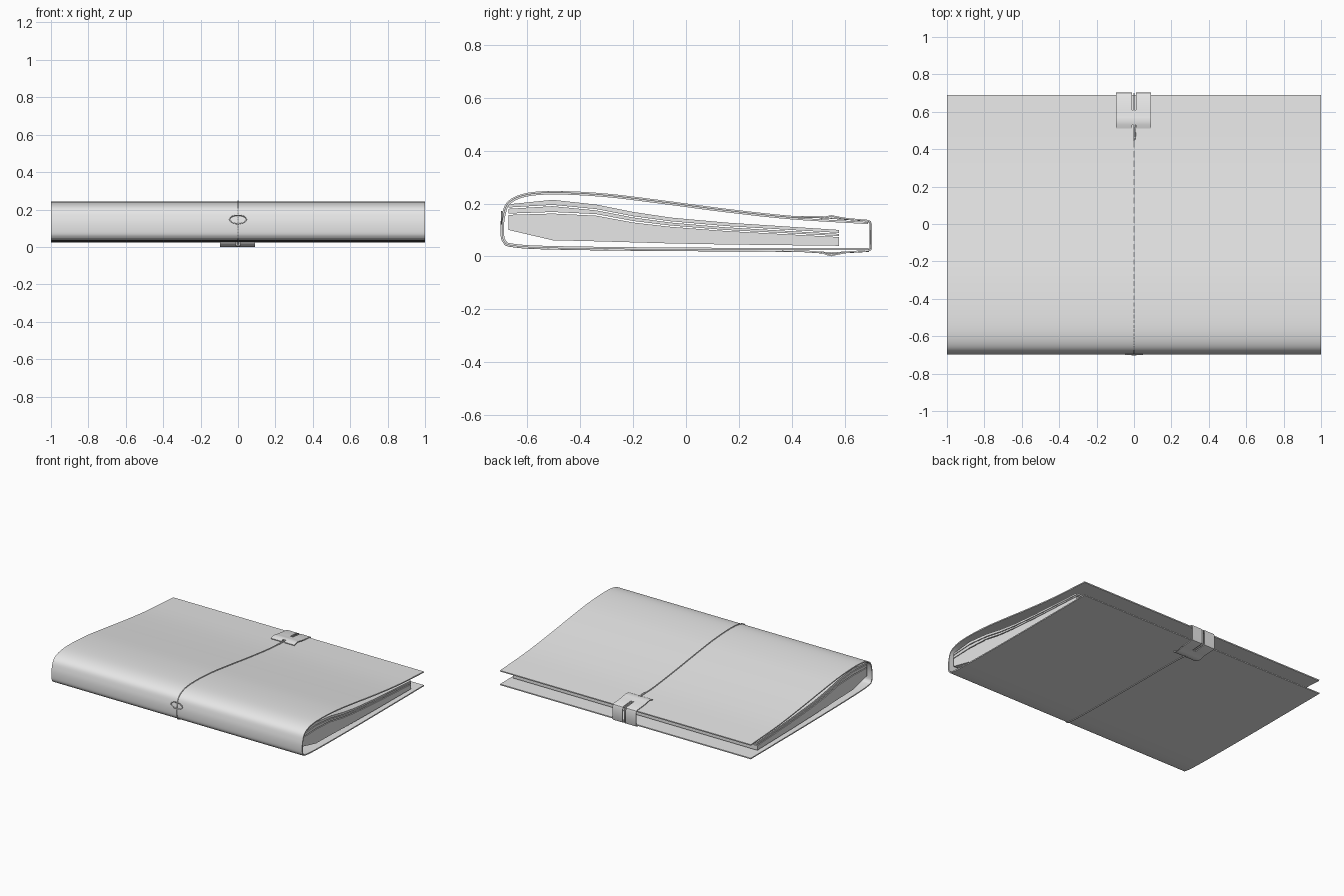
import bpy, bmesh, math
from mathutils import Vector

if "Cube" in bpy.data.objects:
    bpy.data.objects.remove(bpy.data.objects["Cube"])

grey = bpy.data.materials.new("plain_grey")
grey.diffuse_color = (0.8, 0.8, 0.8, 1)
grey.use_nodes = True
grey.node_tree.nodes["Principled BSDF"].inputs["Base Color"].default_value = grey.diffuse_color


def smooth_path(pts, steps=5):
    # Catmull-Rom through (y, z) points
    p = [Vector(q) for q in pts]
    p = [p[0] * 2 - p[1]] + p + [p[-1] * 2 - p[-2]]
    out = []
    for i in range(1, len(p) - 2):
        a, b, c, d = p[i - 1:i + 3]
        for k in range(steps):
            t = k / steps
            out.append(0.5 * (2 * b + (c - a) * t + (2 * a - 5 * b + 4 * c - d) * t * t
                              + (3 * b - a - 3 * c + d) * t ** 3))
    return out + [p[-2]]


def offset(path, dist):
    # shift a path to its left
    out = []
    for i, q in enumerate(path):
        d = (path[min(i + 1, len(path) - 1)] - path[max(i - 1, 0)]).normalized()
        out.append(q + Vector((-d.y, d.x)) * dist)
    return out


def shade(ob, angle=35):
    bpy.ops.object.select_all(action='DESELECT')
    ob.select_set(True)
    bpy.context.view_layer.objects.active = ob
    bpy.ops.object.shade_smooth_by_angle(angle=math.radians(angle))


def slab(name, side_a, side_b, x0, x1):
    # extrude the strip between two equal-length side paths along x
    bm = bmesh.new()
    rows = [[[bm.verts.new((x, q[0], q[1])) for q in s] for s in (side_a, side_b)] for x in (x0, x1)]
    (a0, b0), (a1, b1) = rows
    n = len(a0)
    for i in range(n - 1):
        for f in ((a0[i], a0[i + 1], a1[i + 1], a1[i]), (b0[i], b1[i], b1[i + 1], b0[i + 1]),
                  (a0[i], b0[i], b0[i + 1], a0[i + 1]), (a1[i], a1[i + 1], b1[i + 1], b1[i])):
            bm.faces.new(f)
    for i in (0, n - 1):
        bm.faces.new((a0[i], a1[i], b1[i], b0[i]))
    bmesh.ops.recalc_face_normals(bm, faces=bm.faces)
    me = bpy.data.meshes.new(name)
    bm.to_mesh(me)
    bm.free()
    ob = bpy.data.objects.new(name, me)
    bpy.context.collection.objects.link(ob)
    me.materials.append(grey)
    shade(ob)
    return ob


def cord(name, pts, radius, closed=False):
    cu = bpy.data.curves.new(name, 'CURVE')
    cu.dimensions = '3D'
    cu.bevel_depth = radius
    cu.bevel_resolution = 1
    sp = cu.splines.new('POLY')
    sp.points.add(len(pts) - 1)
    for p, q in zip(sp.points, pts):
        p.co = (*q, 1)
    sp.use_cyclic_u = closed
    cu.materials.append(grey)
    ob = bpy.data.objects.new(name, cu)
    bpy.context.collection.objects.link(ob)


# wrapped cover, open at the back
cover = smooth_path([(0.69, 0.13), (0.4, 0.148), (0.15, 0.175), (-0.1, 0.208), (-0.3, 0.232),
                     (-0.48, 0.242), (-0.6, 0.235), (-0.67, 0.205), (-0.693, 0.15), (-0.697, 0.09),
                     (-0.688, 0.055), (-0.655, 0.04), (-0.5, 0.031), (0, 0.025), (0.69, 0.024)])
slab("cover", cover, offset(cover, 0.008), -1, 1)

# three page bundles between shared layer lines
ys = (-0.672, -0.505, -0.34, -0.2, -0.06, 0.15, 0.58)
layers = {
    "lower_pages": ((0.1, 0.061, 0.057, 0.053, 0.049, 0.045, 0.04), (0.157, 0.162, 0.154, 0.128, 0.112, 0.096, 0.073)),
    "middle_pages": ((0.162, 0.168, 0.16, 0.134, 0.117, 0.1, 0.077), (0.18, 0.19, 0.174, 0.147, 0.128, 0.11, 0.085)),
    "upper_pages": ((0.185, 0.195, 0.179, 0.152, 0.133, 0.115, 0.089), (0.197, 0.214, 0.196, 0.168, 0.147, 0.128, 0.1)),
}
for name, (low, high) in layers.items():
    slab(name, list(zip(ys, low)), list(zip(ys, high)), -0.975, 0.975)

# clasp: two bands round the back edge, joined by a bridge on top and below
band = [Vector(q) for q in ((0.51, 0.146), (0.53, 0.152), (0.55, 0.156), (0.57, 0.152), (0.61, 0.145),
                            (0.69, 0.138), (0.7, 0.133), (0.704, 0.12), (0.704, 0.03), (0.7, 0.022),
                            (0.69, 0.018), (0.61, 0.013), (0.57, 0.005), (0.55, 0.0), (0.53, 0.005), (0.51, 0.014))]
inner = offset(band, -0.006)
for side, x0, x1 in (("left", -0.095, -0.012), ("right", 0.012, 0.092)):
    slab("clasp_band_" + side, band, inner, x0, x1)
slab("clasp_bridge_top", band[1:5], inner[1:5], -0.013, 0.013)
slab("clasp_bridge_bottom", band[-5:-1], inner[-5:-1], -0.013, 0.013)

# thin cord running once round the journal
line = [q for q in offset(cover, -0.002) if q.x < 0.36]
loop = ([Vector((0.53, 0.147)), Vector((0.46, 0.149)), Vector((0.4, 0.15))] + line
        + [Vector((0.45, 0.019)), Vector((0.55, 0.012)), Vector((0.69, 0.02)),
           Vector((0.698, 0.03)), Vector((0.698, 0.125)), Vector((0.69, 0.135))])
cord("cord", [(0, q.x, q.y) for q in loop], 0.004, True)

# small eyelet loop and knot on the spine
ring = [(0.045 * math.cos(a), -0.698, 0.147 + 0.022 * math.sin(a))
        for a in (2 * math.pi * i / 24 for i in range(24))]
cord("spine_eyelet", ring, 0.003, True)
cord("spine_knot", [(-0.012, -0.7, 0.118), (0.012, -0.7, 0.126)], 0.003)
# short cord tail in front of the clasp
cord("cord_tail", [(0.004, 0.53, 0.148), (0.006, 0.47, 0.15), (0.002, 0.45, 0.149)], 0.004)
